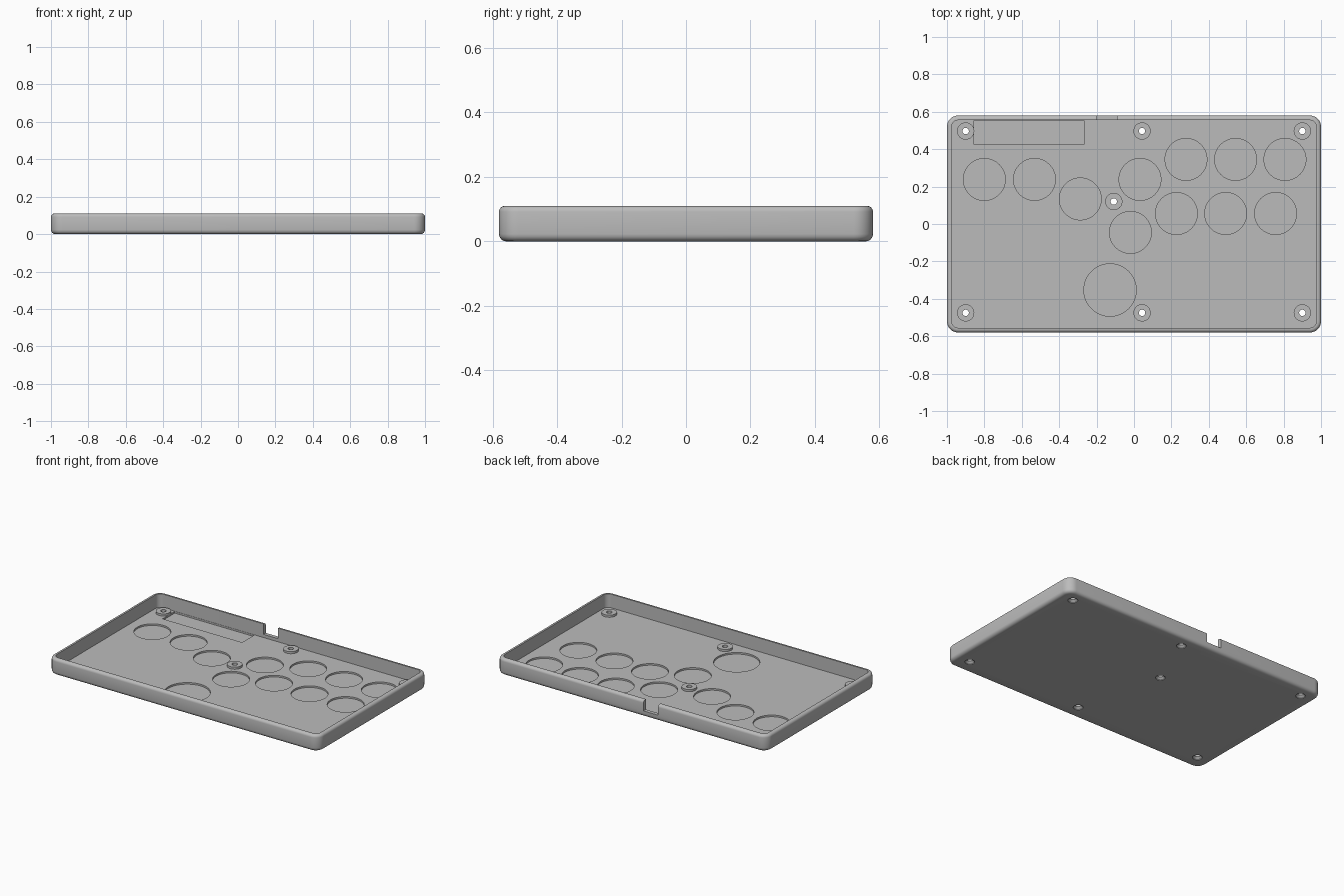
import bpy
import bmesh
from math import cos, sin, pi, radians

if "Cube" in bpy.data.objects:
    bpy.data.objects.remove(bpy.data.objects["Cube"], do_unlink=True)

HALF_X, HALF_Y, HEIGHT = 1.0, 0.58, 0.11
FLOOR, POCKET, POST = 0.019, 0.008, 0.033
WALL, CORNER = 0.025, 0.06

grey = bpy.data.materials.new("Grey plastic")
grey.use_nodes = True
grey.diffuse_color = (0.5, 0.5, 0.5, 1)
grey.node_tree.nodes["Principled BSDF"].inputs["Base Color"].default_value = (0.5, 0.5, 0.5, 1)


def finish(name, bm):
    bmesh.ops.recalc_face_normals(bm, faces=bm.faces)
    mesh = bpy.data.meshes.new(name)
    bm.to_mesh(mesh)
    bm.free()
    obj = bpy.data.objects.new(name, mesh)
    bpy.context.collection.objects.link(obj)
    mesh.materials.append(grey)
    return obj


def skin(bm, loops):
    """Bridge matching vertex loops and cap both ends."""
    rings = [[bm.verts.new(p) for p in loop] for loop in loops]
    n = len(rings[0])
    for a, b in zip(rings, rings[1:]):
        for i in range(n):
            j = (i + 1) % n
            bm.faces.new((a[i], a[j], b[j], b[i]))
    bm.faces.new(rings[0])
    bm.faces.new(rings[-1])


def rounded_rect(inset, z, steps=8):
    """Rounded rectangle loop moved in from the outer edge."""
    r = CORNER - inset
    points = []
    for k, (sx, sy) in enumerate(((1, 1), (-1, 1), (-1, -1), (1, -1))):
        for i in range(steps + 1):
            a = (k + i / steps) * pi / 2
            points.append((sx * (HALF_X - CORNER) + r * cos(a),
                           sy * (HALF_Y - CORNER) + r * sin(a), z))
    return points


def turned(bm, spots, profile, sides=48):
    """Same turned shape, given as (radius, z) pairs, at every spot."""
    for x, y in spots:
        skin(bm, [[(x + r * cos(2 * pi * i / sides), y + r * sin(2 * pi * i / sides), z)
                   for i in range(sides)] for r, z in profile])


def box(bm, x0, x1, y0, y1, z0, z1):
    skin(bm, [[(x0, y0, z), (x1, y0, z), (x1, y1, z), (x0, y1, z)] for z in (z0, z1)])


def combine(target, tool, operation):
    mod = target.modifiers.new(operation.title(), 'BOOLEAN')
    mod.operation, mod.solver, mod.object = operation, 'EXACT', tool
    bpy.context.view_layer.objects.active = target
    bpy.ops.object.modifier_apply(modifier=mod.name)
    bpy.data.objects.remove(tool, do_unlink=True)


# Tray shell: filleted outside, straight inner wall, flat floor
low, high, steps = 0.023, 0.018, 4
profile = []
for i in range(steps + 1):
    a = i / steps * pi / 2
    profile.append((low * (1 - sin(a)), low * (1 - cos(a))))
for i in range(steps + 1):
    a = i / steps * pi / 2
    profile.append((high * (1 - cos(a)), HEIGHT - high * (1 - sin(a))))
profile += [(WALL, HEIGHT), (WALL, FLOOR)]
bm = bmesh.new()
skin(bm, [rounded_rect(inset, z) for inset, z in profile])
tray = finish("tray", bm)

# Screw posts
screws = [(x, y) for x in (-0.9, 0.043, 0.9) for y in (-0.475, 0.497)] + [(-0.108, 0.12)]
bm = bmesh.new()
turned(bm, screws, [(0.046, 0.012), (0.046, POST)])
combine(tray, finish("screw_posts", bm), 'UNION')

# Button recesses
buttons = [(-0.8, 0.238), (-0.532, 0.238), (-0.287, 0.134), (0.032, 0.238),
           (0.278, 0.345), (0.543, 0.345), (0.807, 0.345),
           (0.227, 0.056), (0.49, 0.056), (0.757, 0.056), (-0.019, -0.045)]
bm = bmesh.new()
turned(bm, buttons, [(0.112, POCKET), (0.112, 0.03)], 64)
turned(bm, [(-0.128, -0.353)], [(0.14, POCKET), (0.14, 0.03)], 64)

# Circuit board pocket and cable notch in the back wall
box(bm, -0.855, -0.266, 0.424, 0.553, POCKET, 0.03)
box(bm, -0.2, -0.092, 0.54, 0.62, 0.04, 0.15)

# Countersunk screw holes
turned(bm, screws, [(0.03, -0.01), (0.03, 0.004), (0.017, 0.016), (0.017, 0.06)], 32)
combine(tray, finish("cutters", bm), 'DIFFERENCE')

# Smooth shading with crisp edges
bpy.ops.object.select_all(action='DESELECT')
tray.select_set(True)
bpy.context.view_layer.objects.active = tray
bpy.ops.object.shade_smooth_by_angle(angle=radians(30))
